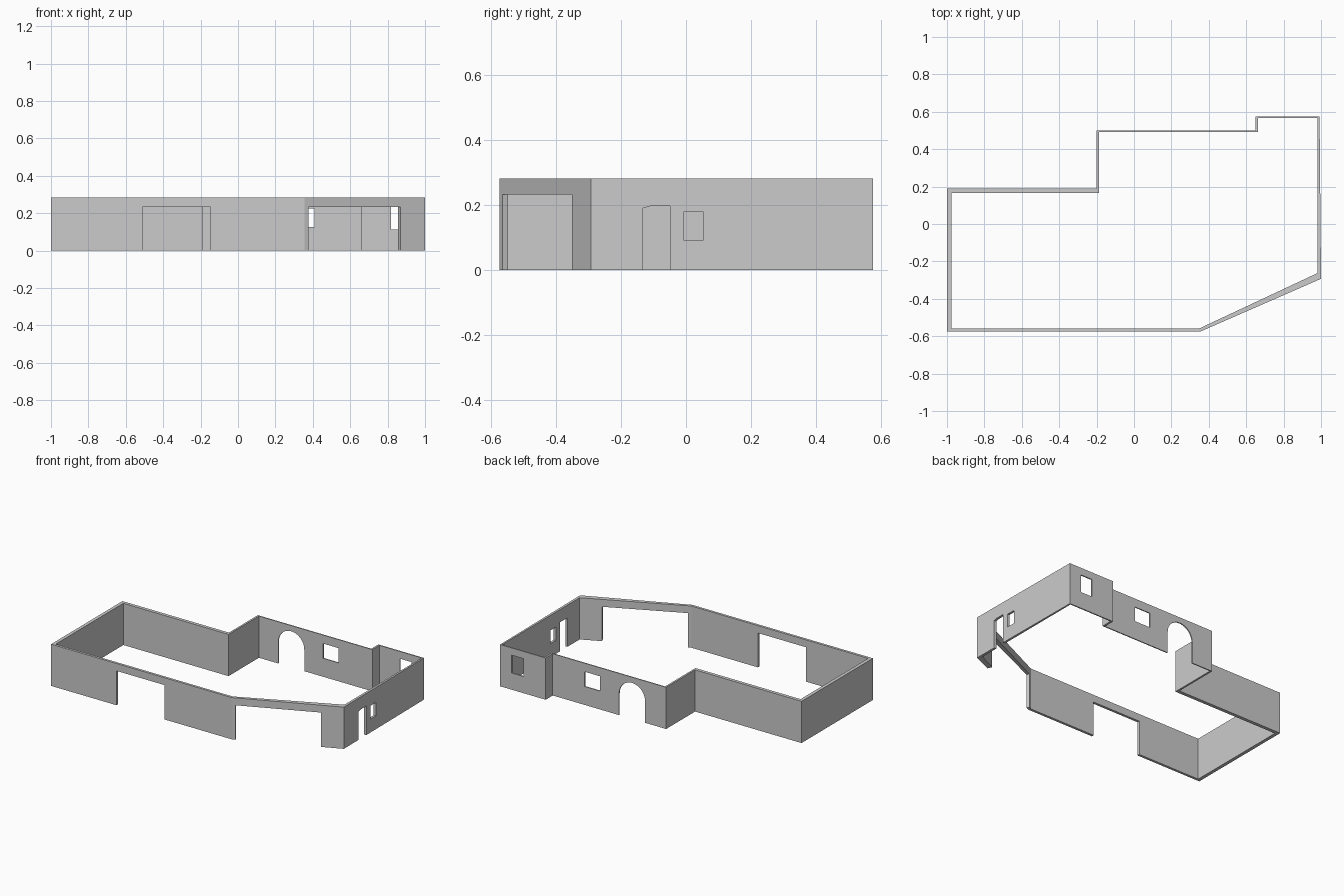
import bpy, bmesh, math
from mathutils import Vector

cube = bpy.data.objects.get("Cube")
if cube:
    bpy.data.objects.remove(cube, do_unlink=True)

HEIGHT = 0.283

grey = bpy.data.materials.new("plaster_grey")
COLOUR = (0.6, 0.6, 0.6, 1)
grey.diffuse_color = COLOUR
grey.use_nodes = True
grey.node_tree.nodes["Principled BSDF"].inputs["Base Color"].default_value = COLOUR


def make_object(name, bm):
    bmesh.ops.recalc_face_normals(bm, faces=bm.faces)
    mesh = bpy.data.meshes.new(name)
    bm.to_mesh(mesh)
    bm.free()
    mesh.materials.append(grey)
    obj = bpy.data.objects.new(name, mesh)
    bpy.context.collection.objects.link(obj)
    return obj


# Floor outline: matching outer and inner corners, counter-clockwise
outer = [(-1, -.575), (.355, -.575), (1, -.293), (.992, .576),
         (.65, .576), (.65, .5), (-.201, .5), (-.201, .19), (-1, .19)]
inner = [(-.977, -.558), (.35, -.558), (.982, -.262), (.981, .568),
         (.663, .568), (.663, .493), (-.188, .493), (-.188, .167), (-.977, .167)]


def build_walls():
    bm = bmesh.new()
    rings = [[bm.verts.new((x, y, z)) for x, y in loop]
             for loop, z in ((outer, 0), (outer, HEIGHT), (inner, HEIGHT), (inner, 0))]
    n = len(outer)
    for r in range(4):
        a, b = rings[r], rings[(r + 1) % 4]
        for i in range(n):
            j = (i + 1) % n
            bm.faces.new((a[i], a[j], b[j], b[i]))
    return make_object("walls", bm)


def cutter(name, profile, start, end):
    """Prism from a (distance, z) profile laid along the wall from start."""
    start = Vector((*start, 0))
    along = (Vector((*end, 0)) - start).normalized()
    across = Vector((-along.y, along.x, 0)) * 0.05
    bm = bmesh.new()
    sides = [[bm.verts.new(start + along * d + across * s + Vector((0, 0, z)))
              for d, z in profile] for s in (-1, 1)]
    a, b = sides
    bm.faces.new(a)
    bm.faces.new(b)
    for i in range(len(a)):
        j = (i + 1) % len(a)
        bm.faces.new((a[i], a[j], b[j], b[i]))
    obj = make_object(name, bm)
    obj.hide_render = True
    return obj


def rect(d0, d1, z0, z1):
    return [(d0, z0), (d1, z0), (d1, z1), (d0, z1)]


def arch(d0, d1, z0, spring, steps=16):
    mid, radius = (d0 + d1) / 2, (d1 - d0) / 2
    curve = [(mid + radius * math.cos(math.pi * i / steps),
              spring + radius * math.sin(math.pi * i / steps))
             for i in range(steps + 1)]
    return [(d0, z0), (d1, z0)] + curve


BELOW = -0.05
X, Y = (1, 0), (0, 1)
walls = build_walls()
cutters = [
    cutter("front_opening", rect(-.51, -.148, BELOW, .233), (0, -.565), (1, -.565)),
    cutter("corner_opening", rect(.025, .56, BELOW, .233), outer[1], outer[2]),
    cutter("side_door", [(-.132, BELOW), (-.05, BELOW), (-.05, .197),
                         (-.11, .197), (-.132, .191)], (.99, 0), (.99, 1)),
    cutter("side_window", rect(-.006, .053, .091, .181), (.99, 0), (.99, 1)),
    cutter("back_arch", arch(-.043, .152, BELOW, .147), (0, .497), (1, .497)),
    cutter("back_window", rect(.294, .41, .125, .225), (0, .497), (1, .497)),
    cutter("bay_window", rect(.818, .905, .113, .234), (0, .572), (1, .572)),
]

# Cut the openings, then drop the cutters
for c in cutters:
    mod = walls.modifiers.new(c.name, "BOOLEAN")
    mod.operation = "DIFFERENCE"
    mod.solver = "EXACT"
    mod.object = c
bpy.context.view_layer.update()
graph = bpy.context.evaluated_depsgraph_get()
cut_mesh = bpy.data.meshes.new_from_object(walls.evaluated_get(graph))
walls.modifiers.clear()
walls.data = cut_mesh
cut_mesh.materials.clear()
cut_mesh.materials.append(grey)
for poly in cut_mesh.polygons:
    poly.material_index = 0
for c in cutters:
    bpy.data.objects.remove(c, do_unlink=True)
